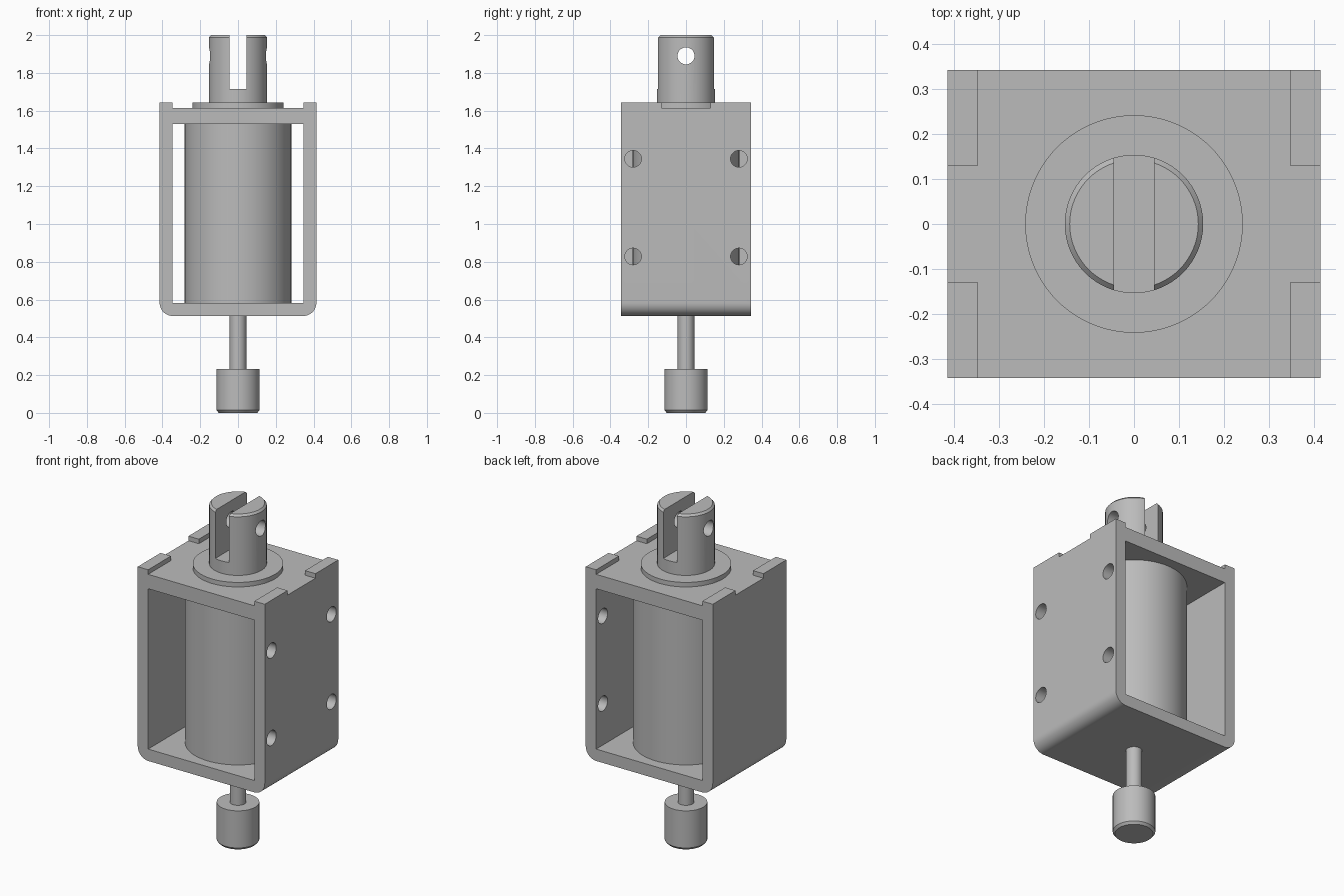
import bpy
import bmesh
from math import sin, cos, pi, radians

cube = bpy.data.objects.get("Cube")
if cube:
    bpy.data.objects.remove(cube, do_unlink=True)

steel = bpy.data.materials.new("grey_steel")
steel.use_nodes = True
GREY = (0.5, 0.5, 0.5, 1)
steel.diffuse_color = GREY
steel.node_tree.nodes["Principled BSDF"].inputs["Base Color"].default_value = GREY


def from_bmesh(name, bm):
    bmesh.ops.recalc_face_normals(bm, faces=bm.faces)
    mesh = bpy.data.meshes.new(name)
    bm.to_mesh(mesh)
    bm.free()
    mesh.materials.append(steel)
    obj = bpy.data.objects.new(name, mesh)
    bpy.context.collection.objects.link(obj)
    return obj


def lathe(name, profile, sides=64):
    """Solid of revolution about z from (radius, height) points, capped at both ends."""
    bm = bmesh.new()
    rings = [[bm.verts.new((r * cos(2 * pi * i / sides), r * sin(2 * pi * i / sides), z))
              for i in range(sides)] for r, z in profile]
    for low, high in zip(rings, rings[1:]):
        for i in range(sides):
            j = (i + 1) % sides
            bm.faces.new((low[i], low[j], high[j], high[i]))
    bm.faces.new(rings[0])
    bm.faces.new(rings[-1])
    return from_bmesh(name, bm)


def box(name, low, high):
    bm = bmesh.new()
    bmesh.ops.create_cube(bm, size=1)
    for v in bm.verts:
        v.co = [(a + b) / 2 + c * (b - a) for a, b, c in zip(low, high, v.co)]
    return from_bmesh(name, bm)


def cross_pin(x, y, z, radius, length):
    """Cylinder lying along x, used to drill holes."""
    pin = lathe("hole_cutter", [(radius, -length / 2), (radius, length / 2)], 40)
    pin.rotation_euler.y = pi / 2
    pin.location = (x, y, z)
    return pin


def select(obj):
    bpy.ops.object.select_all(action="DESELECT")
    obj.select_set(True)
    bpy.context.view_layer.objects.active = obj


def cut(obj, cutter):
    cutter.hide_render = True
    bpy.context.view_layer.update()
    mod = obj.modifiers.new("cut", "BOOLEAN")
    mod.operation, mod.solver, mod.object = "DIFFERENCE", "EXACT", cutter
    select(obj)
    bpy.ops.object.modifier_apply(modifier=mod.name)
    bpy.data.objects.remove(cutter, do_unlink=True)


# Frame: U-shaped bracket with rounded lower bends and a top plate
W, D, INNER = 0.415, 0.343, 0.347
BOTTOM, PLATE, TOP, BEND = 0.513, 1.615, 1.642, 0.07
outline = [(W, TOP), (-W, TOP)]
for side, start in ((-1, pi), (1, 1.5 * pi)):
    for i in range(13):
        a = start + i * pi / 24
        outline.append((side * (W - BEND) + BEND * cos(a), BOTTOM + BEND + BEND * sin(a)))
bm = bmesh.new()
face = bm.faces.new([bm.verts.new((x, -D, z)) for x, z in outline])
extruded = bmesh.ops.extrude_face_region(bm, geom=[face])["geom"]
bmesh.ops.translate(bm, vec=(0, 2 * D, 0),
                    verts=[v for v in extruded if isinstance(v, bmesh.types.BMVert)])
frame = from_bmesh("frame", bm)
cut(frame, box("window_cutter", (-INNER, -1, 0.583), (INNER, 1, 1.53)))

# Top recess that leaves four corner tabs
cut(frame, box("recess_cutter", (-INNER, -1, PLATE), (INNER, 1, 2)))
cut(frame, box("notch_cutter", (-1, -0.13, PLATE), (1, 0.13, 2)))

# Mounting holes in the left wall only
for y in (-0.28, 0.28):
    for z in (0.828, 1.345):
        cut(frame, cross_pin(W - 0.03, y, z, 0.044, 0.16))

# Coil and collar
coil = lathe("coil", [(0.283, 0.58), (0.283, 1.533)], 80)
collar = lathe("collar", [(0.242, 1.6), (0.242, TOP)], 80)

# Slotted plunger head with a cross hole
plunger = lathe("plunger", [(0.154, 1.6), (0.154, 1.988), (0.143, 2.0)])
cut(plunger, box("slot_cutter", (-0.045, -1, 1.715), (0.045, 1, 2.2)))
cut(plunger, cross_pin(0, 0, 1.89, 0.045, 0.6))

# Push rod and end knob
rod = lathe("push_rod", [(0.044, 0.22), (0.044, 0.53)], 40)
knob = lathe("end_knob", [(0.102, 0), (0.114, 0.014), (0.114, 0.233)])

for part in (frame, coil, collar, plunger, rod, knob):
    select(part)
    bpy.ops.object.shade_smooth_by_angle(angle=radians(30))
